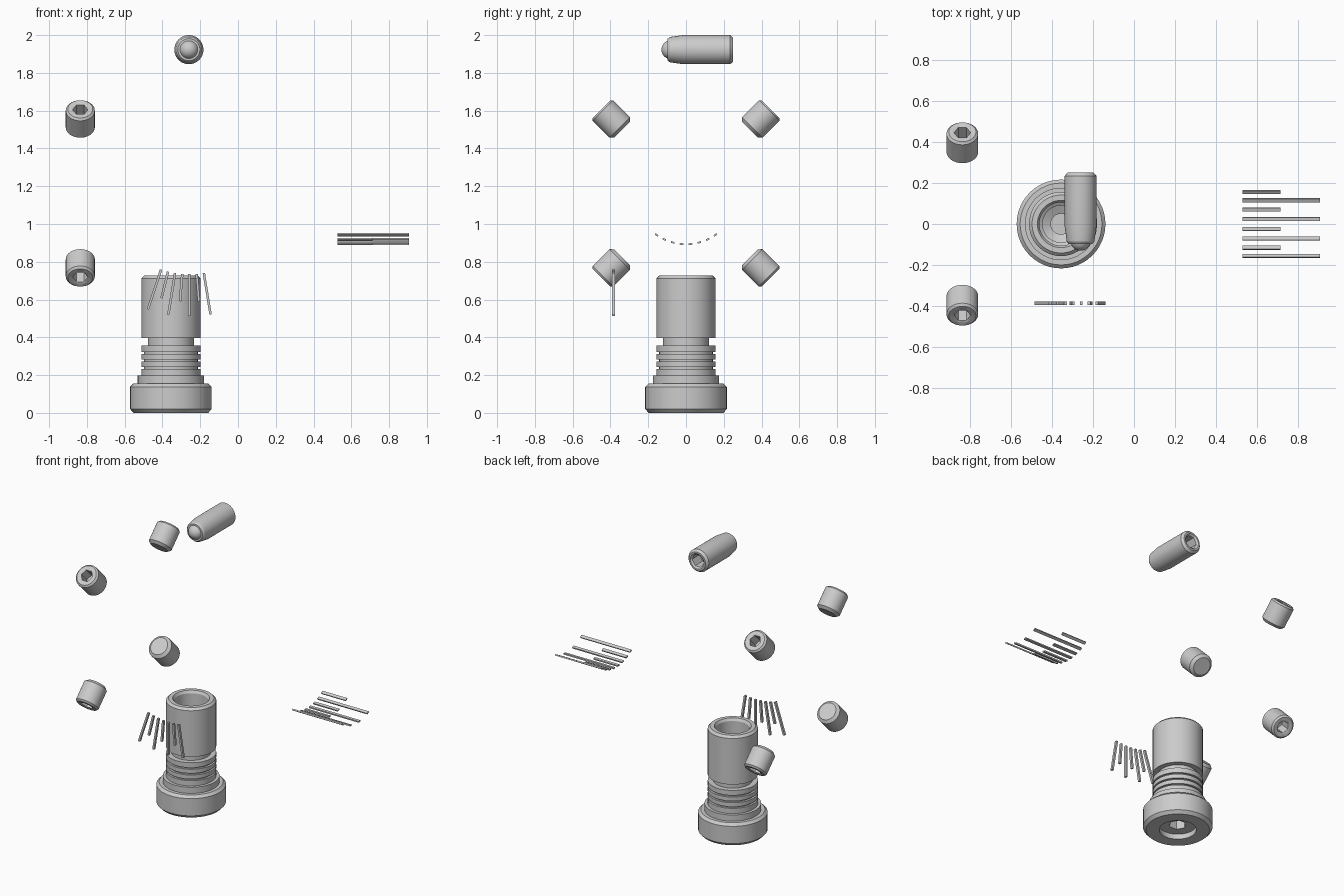
import bpy, bmesh
from math import sin, cos, pi, radians, atan2
from mathutils import Matrix, Vector

if "Cube" in bpy.data.objects:
    bpy.data.objects.remove(bpy.data.objects["Cube"])

N = 48  # divisions per turn, a multiple of 6 so hex sockets share the rings


def finish(bm, name):
    bmesh.ops.recalc_face_normals(bm, faces=bm.faces)
    me = bpy.data.meshes.new(name)
    bm.to_mesh(me)
    bm.free()
    ob = bpy.data.objects.new(name, me)
    bpy.context.collection.objects.link(ob)
    return ob


def lathe(name, profile, loc, tilt=0.0):
    """Revolve (r, z) points about z; a third item 'hex' makes that ring a hexagon."""
    bm = bmesh.new()
    rings = []
    for p in profile:
        ring = []
        for i in range(N):
            a = 2 * pi * i / N
            r = p[0]
            if len(p) > 2:
                r *= cos(pi / 6) / cos(a % (pi / 3) - pi / 6)
            ring.append(bm.verts.new((r * cos(a), r * sin(a), p[1])))
        rings.append(ring)
    for a, b in zip(rings, rings[1:]):
        for i in range(N):
            j = (i + 1) % N
            bm.faces.new((a[i], a[j], b[j], b[i]))
    bmesh.ops.remove_doubles(bm, verts=bm.verts, dist=1e-5)
    ob = finish(bm, name)
    ob.location = loc
    ob.rotation_euler = (tilt, 0, 0)
    bpy.ops.object.select_all(action='DESELECT')
    ob.select_set(True)
    bpy.context.view_layer.objects.active = ob
    bpy.ops.object.shade_smooth_by_angle(angle=radians(25))
    return ob


def box(name, size, matrix):
    bm = bmesh.new()
    bmesh.ops.create_cube(bm, size=1, matrix=matrix @ Matrix.Diagonal((*size, 1)))
    return finish(bm, name)


# Grooved cylinder body: socketed foot, ringed seal section, neck, bored barrel
body = [(0, 0.10), (0.055, 0.10, 'hex'), (0.055, 0.035, 'hex'), (0.115, 0.035),
        (0.115, 0), (0.197, 0), (0.216, 0.02), (0.216, 0.138), (0.199, 0.155),
        (0.176, 0.155), (0.176, 0.197), (0.156, 0.197)]
for z in (0.233, 0.272, 0.311):
    body += [(0.156, z), (0.142, z), (0.142, z + 0.011), (0.156, z + 0.011)]
body += [(0.156, 0.356), (0.122, 0.356), (0.122, 0.396), (0.156, 0.396),
         (0.156, 0.712), (0.141, 0.727), (0.115, 0.727), (0.105, 0.71),
         (0.105, 0.45), (0.09, 0.44), (0.09, 0.30), (0.05, 0.28), (0.05, 0.14), (0, 0.14)]
lathe("cylinder_body", body, (-0.355, 0, 0))

# Spring plunger: hex socket at the back, taper and ball nose at the front
plunger = [(0, -0.16), (0.045, -0.16, 'hex'), (0.045, -0.24, 'hex'), (0.052, -0.25),
           (0.063, -0.25), (0.077, -0.234), (0.077, 0.015), (0.067, 0.085),
           (0.058, 0.097), (0.049, 0.097)]
plunger += [(0.05 * cos(a), 0.08 + 0.05 * sin(a))
            for a in (radians(20 + 10 * k) for k in range(8))]
lathe("ball_plunger", plunger, (-0.26, 0, 1.923), pi / 2)

# Four set screws around the cross axis, sockets facing outward
screw = [(0, -0.077), (0.058, -0.077), (0.077, -0.06), (0.077, 0.066), (0.066, 0.077),
         (0.045, 0.077), (0.04, 0.073, 'hex'), (0.04, -0.01, 'hex'), (0, -0.01)]
for s, sn in ((-1, "front"), (1, "back")):
    for t, tn in ((-1, "lower"), (1, "upper")):
        lathe(f"set_screw_{sn}_{tn}", screw,
              (-0.835, 0.393 * s, 1.162 + 0.392 * t), atan2(-s, t))

# Fan scale: upright radial ticks, alternating long and short
for k in range(7):
    length = 0.145 if k % 2 else 0.222
    a = radians(-18.4 + 4.6 * k)
    m = (Matrix.Translation((-0.257, -0.385, 1.21)) @ Matrix.Rotation(-a, 4, 'Y')
         @ Matrix.Translation((0, 0, -0.476 - length / 2)))
    box(f"fan_tick_{k + 1}", (0.013, 0.016, length), m)

# Drum scale: ticks wrapped around the cross axis, alternating long and short
for k in range(8):
    length = 0.186 if k % 2 else 0.378
    a = radians(-35 + 10 * k)
    m = (Matrix.Translation((0.527 + length / 2, 0, 1.165)) @ Matrix.Rotation(a, 4, 'X')
         @ Matrix.Translation((0, 0, -0.272)))
    box(f"drum_tick_{k + 1}", (length, 0.019, 0.009), m)
